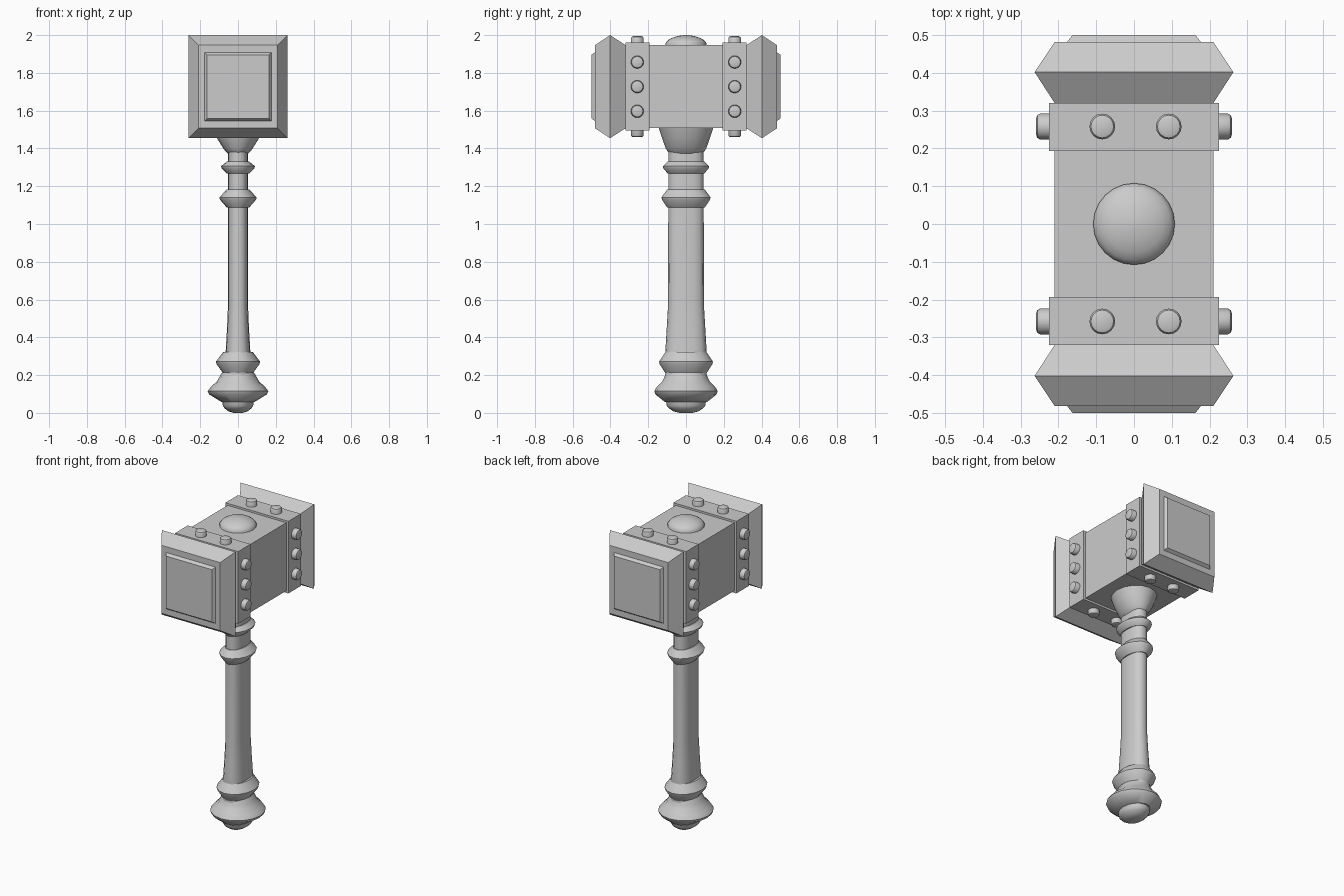
import bpy, bmesh, math
from mathutils import Vector

if "Cube" in bpy.data.objects:
    bpy.data.objects.remove(bpy.data.objects["Cube"])

ZC = 1.727  # height of the head's centre


def loft(name, rings, smooth=None):
    """Skin a stack of equal-length point rings and close both ends."""
    bm = bmesh.new()
    loops = [[bm.verts.new(p) for p in ring] for ring in rings]
    n = len(loops[0])
    for a, b in zip(loops, loops[1:]):
        for i in range(n):
            j = (i + 1) % n
            bm.faces.new((a[i], a[j], b[j], b[i]))
    bm.faces.new(loops[0][::-1])
    bm.faces.new(loops[-1])
    bmesh.ops.recalc_face_normals(bm, faces=bm.faces)
    me = bpy.data.meshes.new(name)
    bm.to_mesh(me)
    bm.free()
    ob = bpy.data.objects.new(name, me)
    bpy.context.collection.objects.link(ob)
    if smooth:
        bpy.ops.object.select_all(action='DESELECT')
        ob.select_set(True)
        bpy.context.view_layer.objects.active = ob
        bpy.ops.object.shade_smooth_by_angle(angle=math.radians(smooth))
    return ob


def rect(y, hx, hz, zc=ZC):
    return [(-hx, y, zc - hz), (hx, y, zc - hz), (hx, y, zc + hz), (-hx, y, zc + hz)]


def oval(z, rx, ry, n=16, power=2.0):
    ring = []
    for i in range(n):
        t = 2 * math.pi * i / n
        c, s = math.cos(t), math.sin(t)
        ring.append((rx * math.copysign(abs(c) ** (2 / power), c),
                     ry * math.copysign(abs(s) ** (2 / power), s), z))
    return ring


def handle_part(name, profile, power=2.0):
    return loft(name, [oval(z, rx, ry, 16, power) for z, rx, ry in profile], 35)


def rivet(name, base, axis):
    """Stud whose base sits in the band and whose end points along axis."""
    rot = Vector((0, 0, 1)).rotation_difference(Vector(axis)).to_matrix()
    profile = [(-0.02, 0.034), (0.024, 0.034), (0.031, 0.030), (0.034, 0.022)]
    rings = [[Vector(base) + rot @ Vector(p) for p in oval(h, r, r)] for h, r in profile]
    loft(name, rings, 35)


# Hammer head core
loft("head_core", [rect(-0.33, 0.21, 0.22), rect(0.33, 0.21, 0.22)])

for s, side in ((-1, "front"), (1, "back")):
    # Bevelled striking cap with its raised panel
    loft(side + "_cap", [rect(s * y, hx, hz) for y, hx, hz in
                         ((0.32, 0.21, 0.22), (0.402, 0.263, 0.273), (0.482, 0.21, 0.22))])
    loft(side + "_panel", [rect(s * y, hx, hz) for y, hx, hz in
                           ((0.47, 0.177, 0.182), (0.482, 0.177, 0.182), (0.5, 0.163, 0.169))])
    # Band around the head
    loft(side + "_band", [rect(s * 0.193, 0.225, 0.233), rect(s * 0.32, 0.225, 0.233)])
    # Rivets on all four sides of the band
    y = s * 0.258
    for d in (-1, 1):
        for k in (-1, 0, 1):
            rivet(side + "_side_rivet", (d * 0.225, y, ZC + k * 0.13), (d, 0, 0))
        for x in (-0.084, 0.092):
            rivet(side + "_edge_rivet", (x, y, ZC + d * 0.233), (0, 0, d))

# Domed cap on top of the head
loft("top_dome", [oval(z, r, r, 24) for z, r in
                  ((1.93, 0.108), (1.958, 0.108), (1.972, 0.097), (1.985, 0.076),
                   (1.995, 0.044), (2.0, 0.012))], 40)

# Socket below the head
handle_part("socket", [(1.37, 0.05, 0.085), (1.385, 0.066, 0.098), (1.402, 0.079, 0.108),
                       (1.455, 0.112, 0.127), (1.515, 0.132, 0.146)])

# Flattened shaft, flaring towards the pommel
handle_part("shaft", [(0.18, 0.07, 0.11), (0.33, 0.065, 0.109), (0.45, 0.058, 0.102),
                      (0.57, 0.053, 0.095), (1.42, 0.053, 0.093)], 2.5)

# Ridged collars
for name, z0, zm, z1, x0, y0, xm, ym in (
        ("upper_collar", 1.268, 1.30, 1.33, 0.06, 0.097, 0.09, 0.123),
        ("middle_collar", 1.088, 1.135, 1.182, 0.06, 0.10, 0.099, 0.13),
        ("lower_collar", 0.21, 0.265, 0.322, 0.079, 0.109, 0.117, 0.143)):
    h = 0.006
    handle_part(name, [(z0, x0, y0), (zm - h, xm - 0.003, ym - 0.003),
                       (zm + h, xm, ym), (z1, x0, y0)])

# Pommel and end knob
handle_part("pommel", [(0.058, 0.088, 0.112), (0.098, 0.153, 0.162), (0.115, 0.161, 0.168),
                       (0.14, 0.142, 0.153), (0.165, 0.113, 0.127), (0.19, 0.099, 0.114),
                       (0.215, 0.083, 0.106)])
handle_part("end_knob", [(0.0, 0.025, 0.035), (0.008, 0.05, 0.065), (0.024, 0.071, 0.09),
                         (0.038, 0.08, 0.102), (0.065, 0.084, 0.106)])
